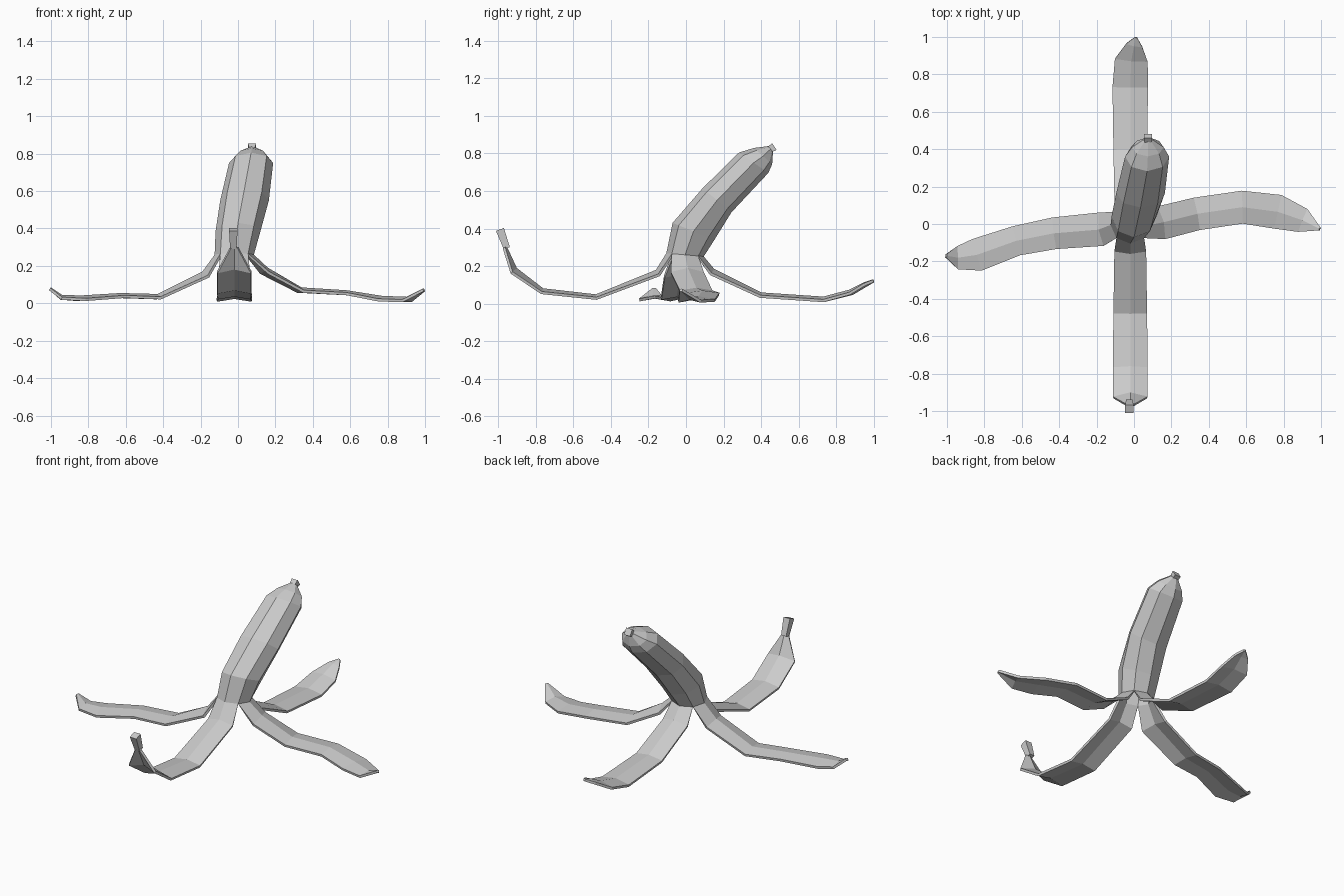
import bpy, bmesh, math
from mathutils import Vector, Matrix


def finish(bm, name):
    mesh = bpy.data.meshes.new(name)
    bm.to_mesh(mesh)
    bm.free()
    ob = bpy.data.objects.new(name, mesh)
    bpy.context.collection.objects.link(ob)
    return ob


def ring(bm, x, y, z, tilt, rx, ry):
    # eight-sided loop, tilted towards +y
    rot = Matrix.Rotation(math.radians(-tilt), 3, 'X')
    pts = [(k * math.pi / 4) for k in range(8)]
    return [bm.verts.new(Vector((x, y, z)) + rot @ Vector((rx * math.cos(a), ry * math.sin(a), 0)))
            for a in pts]


def strip(bm, root, stations):
    # ridged flap hanging from three neighbouring loop vertices: (x, y, z, half width, ridge height)
    row = root
    centres = [Vector(s[:3]) for s in stations]
    for k, s in enumerate(stations):
        c = centres[k]
        before = centres[k - 1] if k else root[1].co
        after = centres[min(k + 1, len(centres) - 1)]
        t = (after - before).normalized()
        side = Vector((-t.y, t.x, 0)).normalized()
        drop = t.cross(side) * s[4]
        new = [bm.verts.new(p) for p in (c - side * s[3] - drop, c, c + side * s[3] - drop)]
        for j in (0, 1):
            bm.faces.new((new[j], new[j + 1], row[j + 1], row[j]))
        row = new


def stub(name, a, b, r1, r2):
    # short four-sided stalk between two points
    a, b = Vector(a), Vector(b)
    d = b - a
    bm = bmesh.new()
    m = Matrix.Translation((a + b) / 2) @ d.to_track_quat('Z', 'Y').to_matrix().to_4x4() \
        @ Matrix.Rotation(math.pi / 4, 4, 'Z')
    bmesh.ops.create_cone(bm, cap_ends=True, segments=4, radius1=r1, radius2=r2, depth=d.length, matrix=m)
    return finish(bm, name)


# Hollow leaning skin, closed at the upper tip
bm = bmesh.new()
rings = [ring(bm, *r) for r in (
    (-0.02, -0.005, 0.26, 5, 0.105, 0.10),
    (0.0, 0.04, 0.385, 22, 0.12, 0.12),
    (0.035, 0.165, 0.55, 40, 0.13, 0.10),
    (0.07, 0.36, 0.75, 35, 0.118, 0.095),
    (0.074, 0.41, 0.785, 42, 0.085, 0.065),
    (0.075, 0.45, 0.823, 50, 0.025, 0.02))]
for lo, hi in zip(rings, rings[1:]):
    for i in range(8):
        j = (i + 1) % 8
        bm.faces.new((lo[i], lo[j], hi[j], hi[i]))
bm.faces.new(rings[-1])

# Four peeled flaps: right, back, left, front
flaps = (
    ((0.16, 0.01, 0.19, 0.09, 0.025), (0.34, 0.055, 0.085, 0.088, 0.015), (0.58, 0.09, 0.07, 0.088, 0.012),
     (0.77, 0.065, 0.04, 0.092, 0.015), (0.9, 0.02, 0.035, 0.066, 0.015), (0.99, -0.025, 0.08, 0.01, 0.003)),
    ((-0.02, 0.15, 0.185, 0.085, 0.025), (-0.02, 0.4, 0.06, 0.09, 0.015), (-0.02, 0.73, 0.038, 0.095, 0.015),
     (-0.015, 0.87, 0.075, 0.088, 0.015), (0.0, 0.95, 0.115, 0.045, 0.008), (0.01, 0.995, 0.13, 0.008, 0.002)),
    ((-0.19, -0.03, 0.17, 0.09, 0.025), (-0.43, -0.05, 0.05, 0.085, 0.015), (-0.63, -0.09, 0.055, 0.08, 0.012),
     (-0.84, -0.165, 0.042, 0.088, 0.015), (-0.94, -0.18, 0.045, 0.062, 0.012), (-1.0, -0.17, 0.085, 0.01, 0.003)),
    ((-0.02, -0.16, 0.18, 0.085, 0.025), (-0.02, -0.48, 0.05, 0.09, 0.015), (-0.02, -0.76, 0.082, 0.093, 0.018),
     (-0.02, -0.9, 0.19, 0.093, 0.03), (-0.02, -0.953, 0.305, 0.022, 0.01)))
for k, stations in enumerate(flaps):
    m = 2 * k
    strip(bm, [rings[0][(m - 1) % 8], rings[0][m], rings[0][m + 1]], stations)
skin = finish(bm, "peel_skin")
sol = skin.modifiers.new("thickness", 'SOLIDIFY')
sol.thickness = 0.015
sol.offset = -1

# Blossom nub on the upper tip, and the stalk on the front flap
stub("tip_nub", (0.075, 0.445, 0.82), (0.075, 0.47, 0.836), 0.025, 0.03)
stub("stalk", (-0.025, -0.953, 0.295), (-0.025, -0.99, 0.395), 0.024, 0.032)
